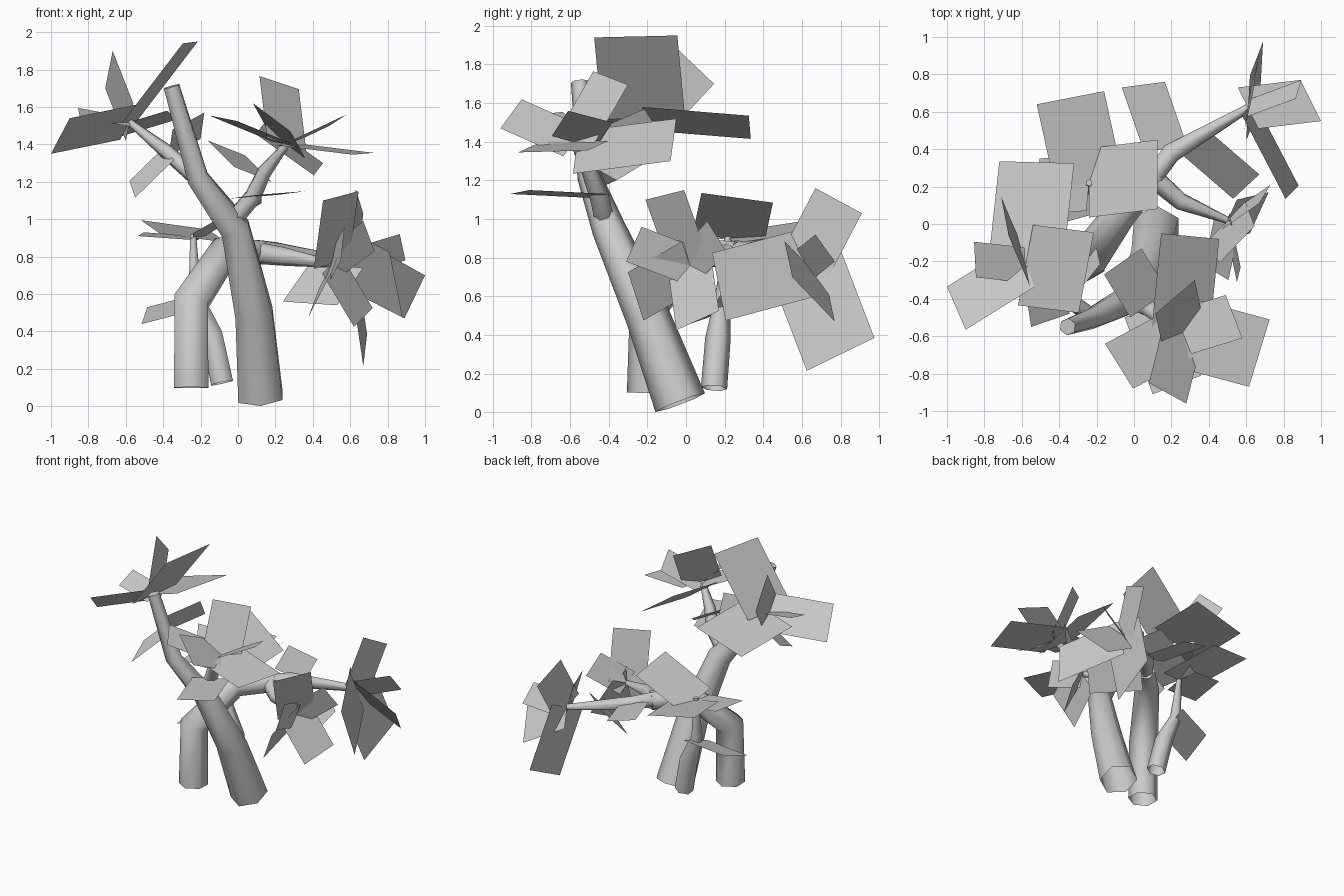
import bpy, bmesh, math
from mathutils import Vector


def finish(bm, name, smooth=False):
    me = bpy.data.meshes.new(name)
    bm.to_mesh(me)
    bm.free()
    ob = bpy.data.objects.new(name, me)
    bpy.context.collection.objects.link(ob)
    if smooth:
        bpy.ops.object.select_all(action='DESELECT')
        ob.select_set(True)
        bpy.context.view_layer.objects.active = ob
        bpy.ops.object.shade_smooth_by_angle(angle=math.radians(65))
    return ob


def limb(name, path, sides=6):
    """Tapered tube, open at the foot, through (x, y, z, radius) points."""
    bm = bmesh.new()
    pts = [Vector(p[:3]) for p in path]
    n = len(pts)
    rings, side = [], None
    for i, p in enumerate(path):
        t = Vector((0, 0, 0))
        if i > 0:
            t += (pts[i] - pts[i - 1]).normalized()
        if i < n - 1:
            t += (pts[i + 1] - pts[i]).normalized()
        t.normalize()
        ref = side if side else (Vector((1, 0, 0)) if abs(t.x) < .8 else Vector((0, 1, 0)))
        side = (ref - t * ref.dot(t)).normalized()
        other = t.cross(side)
        rings.append([bm.verts.new(pts[i] + p[3] * (math.cos(a) * side + math.sin(a) * other))
                      for a in (math.tau * (k + .5) / sides for k in range(sides))])
    for a, b in zip(rings, rings[1:]):
        for k in range(sides):
            j = (k + 1) % sides
            bm.faces.new((a[k], a[j], b[j], b[k]))
    bm.faces.new(rings[-1])
    return finish(bm, name, True)


def leaves(name, tip, cards):
    """Flat leaf cards: (middle of far edge, width vector[, own base])."""
    bm = bmesh.new()
    for card in cards:
        far, w = Vector(card[0]), Vector(card[1]) / 2
        base = Vector(card[2] if len(card) > 2 else tip)
        f = bm.faces.new([bm.verts.new(v) for v in (base - w, base + w, far + w, far - w)])
        f.normal_update()
        if f.normal.z < 0:
            f.normal_flip()
    return finish(bm, name)


# Leaning main trunk and its two branches
limb("main_trunk", [(.12, -.03, .05, .137), (.085, -.2, .5, .115), (-.015, -.4, .95, .088),
                    (-.215, -.5, 1.22, .063), (-.355, -.55, 1.71, .046)])
limb("front_branch", [(-.03, -.42, .99, .05), (.08, -.45, 1.12, .05),
                      (.14, -.5, 1.25, .042), (.26, -.58, 1.4, .02)])
limb("left_branch", [(-.22, -.5, 1.22, .045), (-.38, -.38, 1.36, .04), (-.58, -.22, 1.52, .018)])

# Bent second trunk and its branches
limb("bent_trunk", [(-.25, -.2, .1, .106), (-.25, -.19, .56, .106), (-.07, .06, .83, .088),
                    (.12, .27, .82, .07)])
limb("back_right_branch", [(.1, .25, .83, .06), (.2, .38, .82, .058), (.61, .62, .77, .025)])
limb("right_branch", [(.1, .25, .82, .06), (.25, .12, .8, .05), (.5, .02, .76, .02)])

# Small third stem
limb("small_stem", [(-.085, .145, .125, .068), (-.14, .165, .38, .066), (-.23, .19, .6, .04),
                    (-.24, .22, .92, .018)])

# Leaf clusters
leaves("left_leaves", (-.58, -.22, 1.52), [
    ((-.255, -.26, 1.945), (.08, .43, .01)),
    ((-.95, -.45, 1.445), (.1, -.23, .19)),
    ((-.69, .04, 1.8), (-.04, .21, -.2)),
    ((-.52, .33, 1.475), (.4, -.01, .12)),
    ((-.85, -.19, 1.57), (.01, -.19, -.05)),
    ((-.19, -.17, 1.5), (-.02, .09, -.14), (-.36, -.38, 1.41)),
    ((-.565, -.45, 1.16), (.03, -.2, -.09), (-.36, -.38, 1.36))])

leaves("front_leaves", (.26, -.58, 1.4), [
    ((.22, -.39, 1.73), (.21, .18, -.07)),
    ((-.08, -.76, 1.54), (.15, -.24, -.03)),
    ((.3, -.065, 1.41), (.31, -.03, -.22), (.25, -.57, 1.345)),
    ((.18, -.905, 1.545), (.2, -.11, -.15)),
    ((.67, -.69, 1.35), (.11, .36, .01)),
    ((.535, -.495, 1.53), (.09, -.23, .06)),
    ((-.06, -.2, 1.38), (.2, .14, -.08), (.08, -.43, 1.24)),
    ((.23, -.86, 1.14), (.26, .1, .02), (.08, -.45, 1.12))])

leaves("back_right_leaves", (.61, .62, .77), [
    ((.65, .79, 1.095), (.04, .24, -.13)),
    ((.68, .8, .3), (.02, .35, .17)),
    ((.945, .66, .585), (.11, -.22, .23)),
    ((.88, .72, .85), (.03, .1, -.14)),
    ((.845, .17, .65), (.07, .07, -.35)),
    ((.6, .2, .64), (.14, .13, .2), (.31, .45, .66)),
    ((.05, .745, .86), (.23, .03, -.06), (.17, .4, .84))])

leaves("right_leaves", (.5, .02, .76), [
    ((.55, -.11, 1.125), (.19, .2, .05)),
    ((.44, -.26, .6), (.13, -.08, .25)),
    ((.67, .06, .475), (.1, .22, .1)),
    ((.56, -.27, .87), (.02, .08, .18)),
    ((.7, .16, .91), (.06, .1, -.16))])

leaves("stem_leaves", (-.24, .22, .9), [
    ((-.34, .675, .97), (.36, .07, -.05)),
    ((.125, .265, 1.11), (0, .37, -.05)),
    ((-.52, .2, .92), (.03, .3, .02)),
    ((-.5, .1, .485), (-.03, -.26, -.09), (-.21, .18, .56))])
